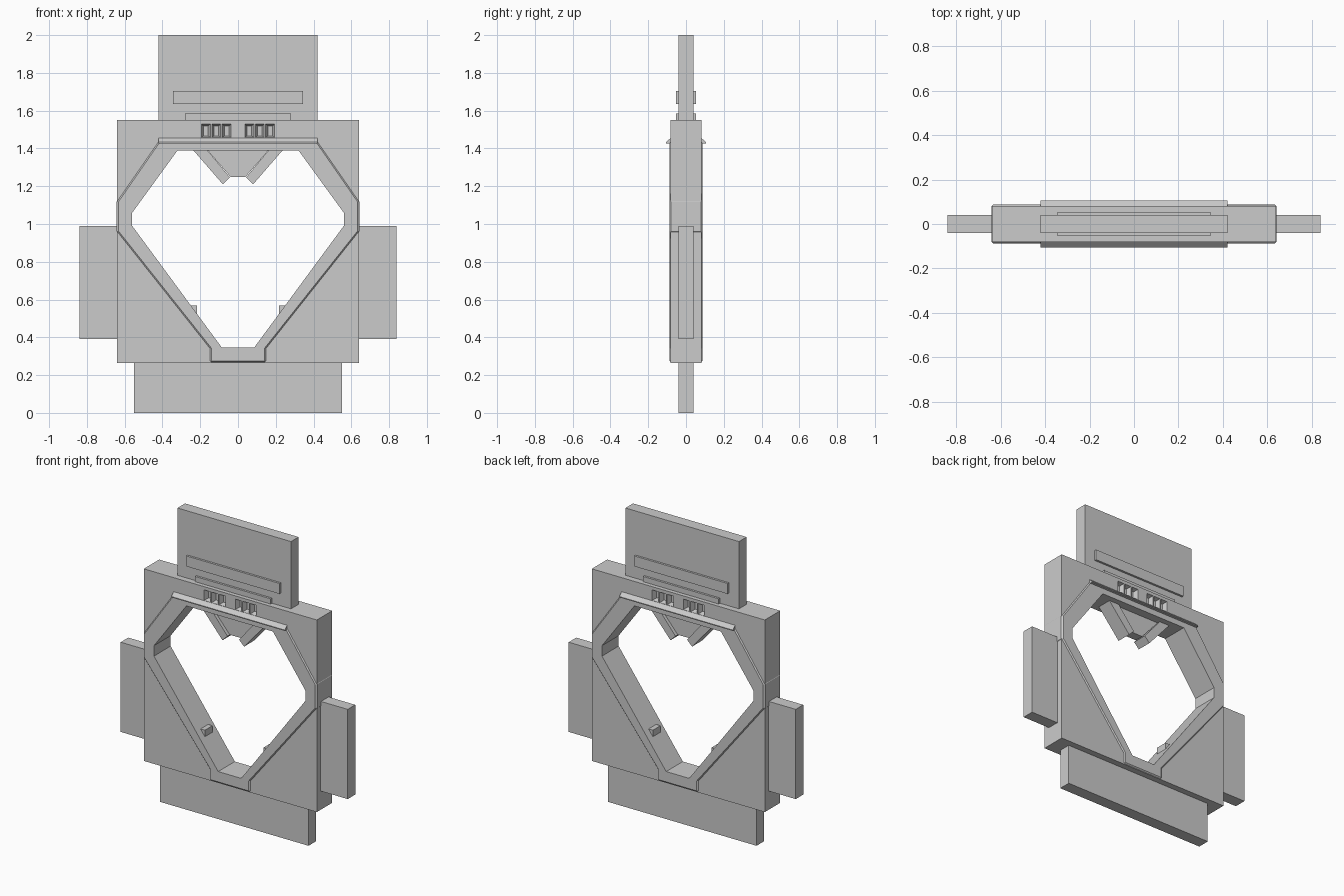
import bpy, bmesh
from mathutils import Vector

if "Cube" in bpy.data.objects:
    bpy.data.objects.remove(bpy.data.objects["Cube"], do_unlink=True)


def finish(name, bm):
    bmesh.ops.recalc_face_normals(bm, faces=bm.faces)
    mesh = bpy.data.meshes.new(name)
    bm.to_mesh(mesh)
    bm.free()
    obj = bpy.data.objects.new(name, mesh)
    bpy.context.collection.objects.link(obj)
    return obj


def prism(name, points, depth):
    """Extrude an x-z outline symmetrically through y."""
    bm = bmesh.new()
    face = bm.faces.new([bm.verts.new((x, -depth, z)) for x, z in points])
    new = bmesh.ops.extrude_face_region(bm, geom=[face])["geom"]
    verts = [v for v in new if isinstance(v, bmesh.types.BMVert)]
    bmesh.ops.translate(bm, verts=verts, vec=(0, 2 * depth, 0))
    return finish(name, bm)


def block(name, x0, x1, z0, z1, depth):
    return prism(name, [(x0, z0), (x1, z0), (x1, z1), (x0, z1)], depth)


def mirrored(right_half):
    return right_half + [(-x, z) for x, z in reversed(right_half)]


def apply(obj, kind, **settings):
    mod = obj.modifiers.new(kind.title(), kind)
    for key, value in settings.items():
        setattr(mod, key, value)
    bpy.ops.object.select_all(action="DESELECT")
    bpy.context.view_layer.objects.active = obj
    obj.select_set(True)
    bpy.ops.object.modifier_apply(modifier=mod.name)


def cut(obj, cutter):
    apply(obj, "BOOLEAN", operation="DIFFERENCE", solver="EXACT", object=cutter)


# Main slab and the slightly raised, chamfered rim around the opening
body = block("body_slab", -0.64, 0.64, 0.265, 1.55, 0.081)
rim = prism("raised_rim", mirrored(
    [(0.15, 0.267), (0.15, 0.34), (0.642, 0.96), (0.642, 1.12), (0.42, 1.44)]), 0.088)
apply(rim, "BEVEL", width=0.009, limit_method="ANGLE", angle_limit=1.4)

# Opening cut through both
opening = prism("opening_cutter", mirrored(
    [(0.085, 0.345), (0.56, 0.99), (0.56, 1.06), (0.32, 1.39)]), 0.3)
opening.hide_render = True
cut(body, opening)
cut(rim, opening)
bpy.data.objects.remove(opening, do_unlink=True)

# Rows of tapered pockets above the opening, on both faces
bm = bmesh.new()
for face_side in (-1, 1):
    for x in (-0.17, -0.115, -0.06, 0.06, 0.115, 0.17):
        rings = []
        for y, half_w, half_h in ((0.09, 0.027, 0.038), (0.05, 0.012, 0.026)):
            rings.append([bm.verts.new((x + sx * half_w, face_side * y, 1.493 + sz * half_h))
                          for sx, sz in ((-1, -1), (1, -1), (1, 1), (-1, 1))])
        outer, inner = rings
        bm.faces.new(outer)
        bm.faces.new(inner)
        for i in range(4):
            j = (i + 1) % 4
            bm.faces.new((outer[i], outer[j], inner[j], inner[i]))
pockets = finish("pocket_cutter", bm)
pockets.hide_render = True
cut(body, pockets)
bpy.data.objects.remove(pockets, do_unlink=True)

# Outer tabs
block("top_tab", -0.42, 0.42, 1.54, 2.0, 0.04)
block("bottom_tab", -0.55, 0.55, 0.0, 0.28, 0.04)
block("left_tab", 0.63, 0.84, 0.39, 0.99, 0.04)
block("right_tab", -0.84, -0.63, 0.39, 0.99, 0.04)

# Ridges on the top tab
block("upper_ridge", -0.345, 0.345, 1.635, 1.705, 0.054)
block("lower_ridge", -0.28, 0.28, 1.545, 1.585, 0.054)

# Wedge-shaped ledge across each face
for name, side in (("front_ledge", -1), ("back_ledge", 1)):
    bm = bmesh.new()
    profile = ((0.075, 1.427), (0.105, 1.427), (0.105, 1.433), (0.081, 1.456), (0.075, 1.456))
    end = bm.faces.new([bm.verts.new((-0.42, side * y, z)) for y, z in profile])
    new = bmesh.ops.extrude_face_region(bm, geom=[end])["geom"]
    bmesh.ops.translate(bm, vec=Vector((0.84, 0, 0)),
                        verts=[v for v in new if isinstance(v, bmesh.types.BMVert)])
    finish(name, bm)

# Hanging struts, the web between them, and the stops on the lower walls
prism("strut_web", mirrored([(0.04, 1.25), (0.17, 1.4)]), 0.03)
for name, s in (("left", 1), ("right", -1)):
    prism(name + "_strut", [(s * x, z) for x, z in
          ((0.245, 1.4), (0.08, 1.21), (0.043, 1.247), (0.17, 1.4))], 0.05)
    prism(name + "_stop", [(s * x, z) for x, z in
          ((0.217, 0.5), (0.217, 0.568), (0.27, 0.568), (0.27, 0.5))], 0.04)
